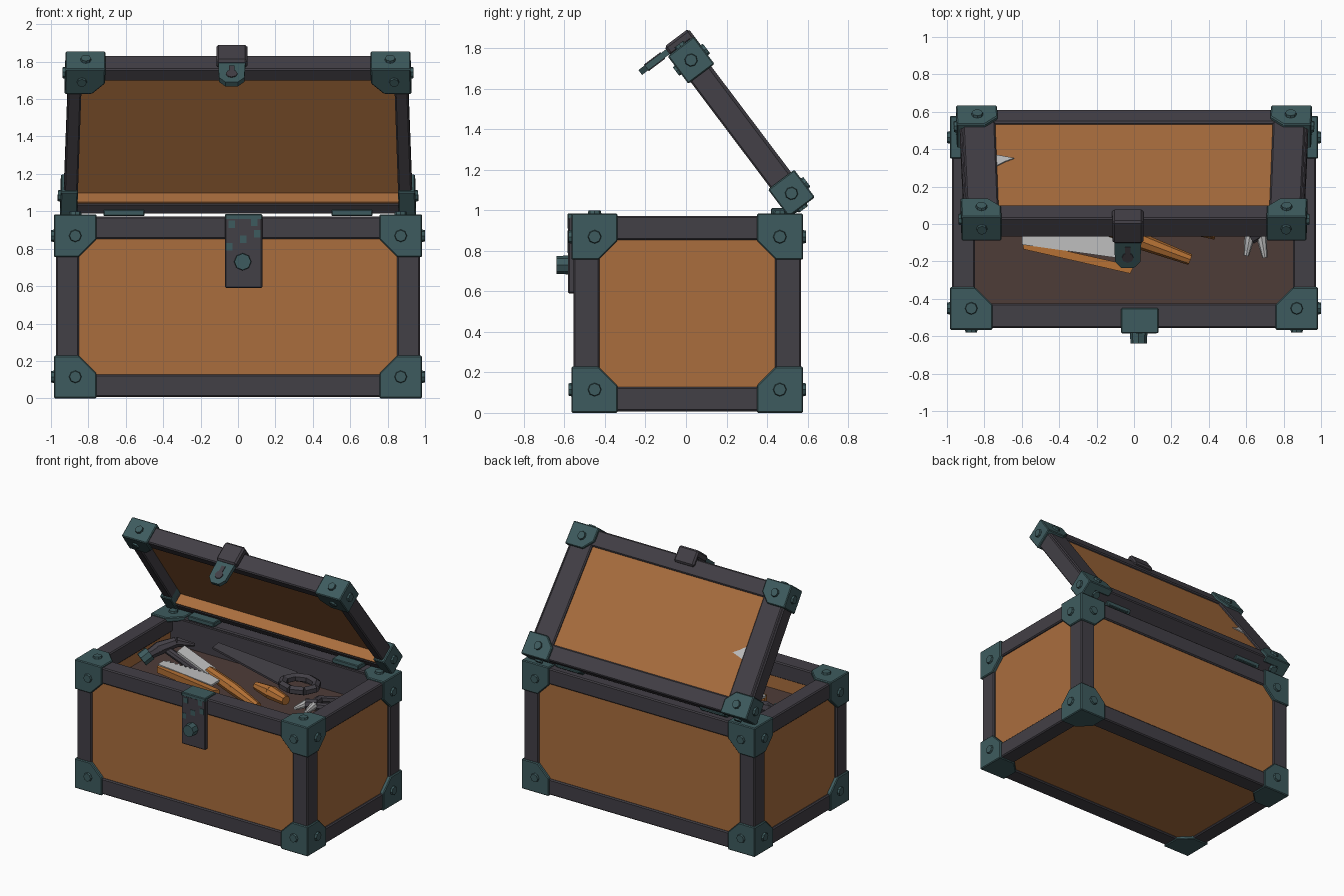
import bpy, bmesh, math
from mathutils import Vector, Matrix

if "Cube" in bpy.data.objects:
    bpy.data.objects.remove(bpy.data.objects["Cube"])


def mat(name, c):
    m = bpy.data.materials.new(name)
    m.diffuse_color = (*c, 1)
    m.use_nodes = True
    m.node_tree.nodes["Principled BSDF"].inputs["Base Color"].default_value = m.diffuse_color
    return m


WOOD = mat("orange wood", (.40, .155, .048))
IRON = mat("dark iron", (.055, .050, .061))
TEAL = mat("teal metal", (.048, .105, .112))
BROWN = mat("dark brown", (.076, .045, .039))
STEEL = mat("light steel", (.52, .52, .52))
GRIP = mat("orange grip", (.46, .165, .035))

# lid space: (x, distance from hinge edge, height above inner face), opened about 53 degrees
U, N = Vector((0, -.602, .799)), Vector((0, .799, .602))
LID0 = Vector((0, .518, .975))


def to_lid(co):
    x, v, w = co
    return LID0 + Vector((x * (1 - .032 * v), 0, 0)) + U * v + N * w


def finish(name, bm, material, lid=False, bevel=0):
    if lid:
        for v in bm.verts:
            v.co = to_lid(v.co)
    bmesh.ops.recalc_face_normals(bm, faces=bm.faces)
    me = bpy.data.meshes.new(name)
    bm.to_mesh(me)
    bm.free()
    me.materials.append(material)
    ob = bpy.data.objects.new(name, me)
    bpy.context.collection.objects.link(ob)
    if bevel:
        b = ob.modifiers.new("soft edge", 'BEVEL')
        b.width, b.segments = bevel, 1
    return ob


def box(bm, lo, hi):
    lo, hi = Vector(lo), Vector(hi)
    s = hi - lo
    bmesh.ops.create_cube(bm, size=1, matrix=Matrix.Translation((lo + hi) / 2) @ Matrix.Diagonal((*s, 1)))


def prism(bm, pts, vec):
    f = bm.faces.new([bm.verts.new(p) for p in pts])
    r = bmesh.ops.extrude_face_region(bm, geom=[f], use_keep_orig=True)
    for v in r["geom"]:
        if isinstance(v, bmesh.types.BMVert):
            v.co += Vector(vec)


def rod(bm, a, b, r1, r2=None, n=8):
    a, b = Vector(a), Vector(b)
    d = b - a
    rot = d.to_track_quat('Z', 'Y').to_matrix().to_4x4()
    bmesh.ops.create_cone(bm, cap_ends=True, segments=n, radius1=r1, radius2=r1 if r2 is None else r2,
                          depth=d.length, matrix=Matrix.Translation((a + b) / 2) @ rot)


def boxes(name, material, items, lid=False, bevel=0):
    bm = bmesh.new()
    for lo, hi in items:
        box(bm, lo, hi)
    return finish(name, bm, material, lid, bevel)


def rods(name, material, items):
    bm = bmesh.new()
    for it in items:
        rod(bm, *it)
    return finish(name, bm, material)


# chest walls and floor
boxes("chest_walls", WOOD, [((-.93, -.543, .05), (.93, -.43, .955)), ((-.93, .435, .05), (.93, .556, .955)),
                            ((-.958, -.5, .05), (-.865, .5, .955)), ((.865, -.5, .05), (.958, .5, .955)),
                            ((-.93, -.5, .02), (.93, .5, .06))])
boxes("back_lining", IRON, [((-.865, .42, .1), (.865, .437, .96))])
boxes("inner_tray", BROWN, [((-.87, -.44, .70), (.87, .44, .76))])

# twelve frame beams
LO, HI = (-.974, -.556, .008), (.974, .568, .972)
W = (.125, .13, .12)
bm = bmesh.new()
for a in range(3):
    b, c = [i for i in range(3) if i != a]
    for sb in (0, 1):
        for sc in (0, 1):
            lo, hi = list(LO), list(HI)
            for ax, s in ((b, sb), (c, sc)):
                if s:
                    lo[ax] = HI[ax] - W[ax]
                else:
                    hi[ax] = LO[ax] + W[ax]
            box(bm, lo, hi)
finish("chest_frame", bm, IRON, bevel=.008)

# corner brackets with rivets
PENT = ((0, 0), (.228, 0), (.228, .135), (.135, .228), (0, .228))
CLO, CHI = (-.985, -.566, 0), (.985, .578, .984)
bm, rv = bmesh.new(), bmesh.new()
for sx in (0, 1):
    for sy in (0, 1):
        for sz in (0, 1):
            s = (sx, sy, sz)
            corner = Vector([CHI[i] if s[i] else CLO[i] for i in range(3)])
            inw = [-1 if k else 1 for k in s]
            for a in range(3):
                b, c = [i for i in range(3) if i != a]

                def at(p, q, r):
                    v = corner.copy()
                    v[b] += inw[b] * p
                    v[c] += inw[c] * q
                    v[a] += inw[a] * r
                    return v
                prism(bm, [at(p, q, 0) for p, q in PENT], at(0, 0, .035) - corner)
                if a != 2 or sz:
                    rod(rv, at(.115, .115, .01), at(.115, .115, -.014), .036, .03)
finish("chest_corners", bm, TEAL, bevel=.006)
finish("chest_rivets", rv, TEAL)

# front latch plate and stud
boxes("latch_plate", IRON, [((-.07, -.582, .59), (.13, -.55, .97))], bevel=.006)
boxes("latch_top", TEAL, [((-.07, -.584, .955), (.13, -.45, .985))], bevel=.005)
boxes("latch_patches", TEAL, [((x, -.585, z), (x + .035, -.58, z + .04)) for x, z in
                              ((-.05, .91), (.01, .83), (.085, .86), (-.065, .79), (.07, .92))])
rods("latch_stud", TEAL, [((.025, -.57, .73), (.025, -.638, .73), .047, .044)])

# hinges
bm = bmesh.new()
for s in (-1, 1):
    box(bm, (s * .61 - .11, .42, .975), (s * .61 + .11, .53, 1.01))
    rod(bm, (s * .61 - .11, .525, 1.015), (s * .61 + .11, .525, 1.015), .035)
    box(bm, (s * .61 - .09, .525, .99), (s * .61 + .09, .555, 1.04))
finish("hinges", bm, TEAL, bevel=.005)

# lid panel, rim and outer trim
boxes("lid_panel", WOOD, [((-.9, .03, .085), (.9, .96, .112))], lid=True)
boxes("lid_lining", WOOD, [((-.86, .075, .006), (.86, .088, .09))], lid=True)
items = [((-.935, .01, 0), (.935, .08, .12)), ((-.935, .9, 0), (.935, .98, .12)),
         ((-.92, .01, .09), (.92, .125, .128)), ((-.92, .86, .09), (.92, .98, .128))]
for s in (-1, 1):
    for x0, x1, w0, w1 in ((.86, .935, 0, .12), (.745, .92, .09, .128)):
        items.append(((min(s * x0, s * x1), .01, w0), (max(s * x0, s * x1), .98, w1)))
boxes("lid_frame", IRON, items, lid=True, bevel=.008)

# lid corner brackets
bm, rv = bmesh.new(), bmesh.new()
for s in (-1, 1):
    for v0, d in ((0, 1), (.993, -1)):
        w0 = .09 if d > 0 else -.014
        prism(bm, [(s * (.952 - p), v0 + d * q, w0) for p, q in
                   ((0, 0), (.22, 0), (.22, .1), (.15, .17), (0, .17))], (0, 0, .148 - w0))
        x0, x1 = sorted((s * .952, s * .86))
        y0, y1 = sorted((v0, v0 + d * .17))
        box(bm, (x0, y0, -.014), (x1, y1, .13))
        vm = v0 + d * .085
        rod(rv, (s * .945, vm, .067), (s * .966, vm, .067), .034, .029)
        rod(rv, (s * .84, vm, .14), (s * .84, vm, .162), .034, .029)
        rod(rv, (s * .84, v0 + d * .01, .067), (s * .84, v0 - d * .014, .067), .032, .028)
        if d < 0:
            rod(rv, (s * .86, vm, 0), (s * .86, vm, -.026), .03, .026)
finish("lid_corners", bm, TEAL, lid=True, bevel=.006)
finish("lid_rivets", rv, TEAL, lid=True)

# lid hasp hanging past the free edge, with its slot
boxes("hasp_strap", IRON, [((-.12, .92, .115), (.052, 1.03, .15)), ((-.12, .985, .0), (.052, 1.04, .15))],
      lid=True, bevel=.012)
bm = bmesh.new()
prism(bm, [(-.11, .995, .03), (.042, .995, .03), (.035, .995, -.13), (0, .995, -.17), (-.07, .995, -.17),
           (-.105, .995, -.13)], (0, .03, 0))
finish("hasp_flap", bm, TEAL, lid=True)
bm = bmesh.new()
rod(bm, (-.035, .99, -.10), (-.035, 1.03, -.10), .032)
box(bm, (-.05, .99, -.10), (-.02, 1.03, -.03))
finish("hasp_slot", bm, IRON, lid=True)

# pale chip on the lid panel
bm = bmesh.new()
prism(bm, [(-.75, .40, .112), (-.75, .50, .112), (-.70, .46, .112), (-.65, .43, .112)], (0, 0, .006))
finish("lid_chip", bm, STEEL, lid=True)

# hammer head
rods("hammer_face", TEAL, [((-.80, -.02, .82), (-.765, .03, .86), .052)])
rods("hammer_head", IRON, [((-.77, .025, .85), (-.72, .09, .89), .036, .05),
                           ((-.73, .08, .885), (-.64, .17, .925), .05, .038),
                           ((-.64, .17, .925), (-.54, .25, .90), .038, .012),
                           ((-.70, .12, .88), (-.35, .08, .78), .028)])

# chisel, rule, small saw and screwdriver
bm = bmesh.new()
prism(bm, [(-.57, .08, .89), (-.57, .17, .90), (-.22, .05, .865), (-.22, -.05, .86)], (0, 0, .018))
prism(bm, [(-.6, -.04, .86), (-.6, -.11, .86), (-.1, -.18, .86), (-.1, -.04, .86)], (0, 0, .015))
for i in range(12):
    x = -.58 + i * .04
    prism(bm, [(x, -.05, .86), (x + .04, -.05, .86), (x + .02, -.015, .86)], (0, 0, .015))
finish("steel_blades", bm, STEEL)
rods("tool_handles", GRIP, [((-.25, .01, .865), (.03, -.09, .845), .04, .045),
                            ((.03, -.09, .845), (.30, -.19, .82), .045, .03),
                            ((.12, .05, .84), (.28, .0, .85), .03, .05),
                            ((.28, .0, .85), (.44, -.05, .85), .05, .035)])
bm = bmesh.new()
prism(bm, [(-.6, -.09, .82), (-.59, -.135, .82), (-.02, -.265, .84), (0, -.225, .84)], (0, 0, .045))
finish("wooden_rule", bm, GRIP)

# hand saw with ring handle
bm = bmesh.new()
prism(bm, [(-.41, .35, .90), (-.41, .28, .89), (.28, .12, .85), (.28, .32, .87)], (0, 0, .015))
ring = [Vector((.38 + .13 * math.cos(t), .2 + .11 * math.sin(t), .865)) for t in
        [k * math.pi / 4 for k in range(9)]]
for a, b in zip(ring, ring[1:]):
    rod(bm, a, b, .032, n=6)
finish("hand_saw", bm, IRON)

# pliers
rods("pliers_jaws", STEEL, [((.60, -.17, .88), (.62, -.06, .88), .014, .03),
                            ((.70, -.18, .88), (.68, -.06, .88), .014, .03)])
rods("pliers_handles", IRON, [((.62, -.07, .88), (.69, -.03, .88), .04),
                              ((.66, -.05, .87), (.63, .08, .86), .03), ((.63, .08, .86), (.72, .22, .82), .03),
                              ((.68, -.05, .87), (.78, .03, .86), .03), ((.78, .03, .86), (.81, .2, .82), .03)])
